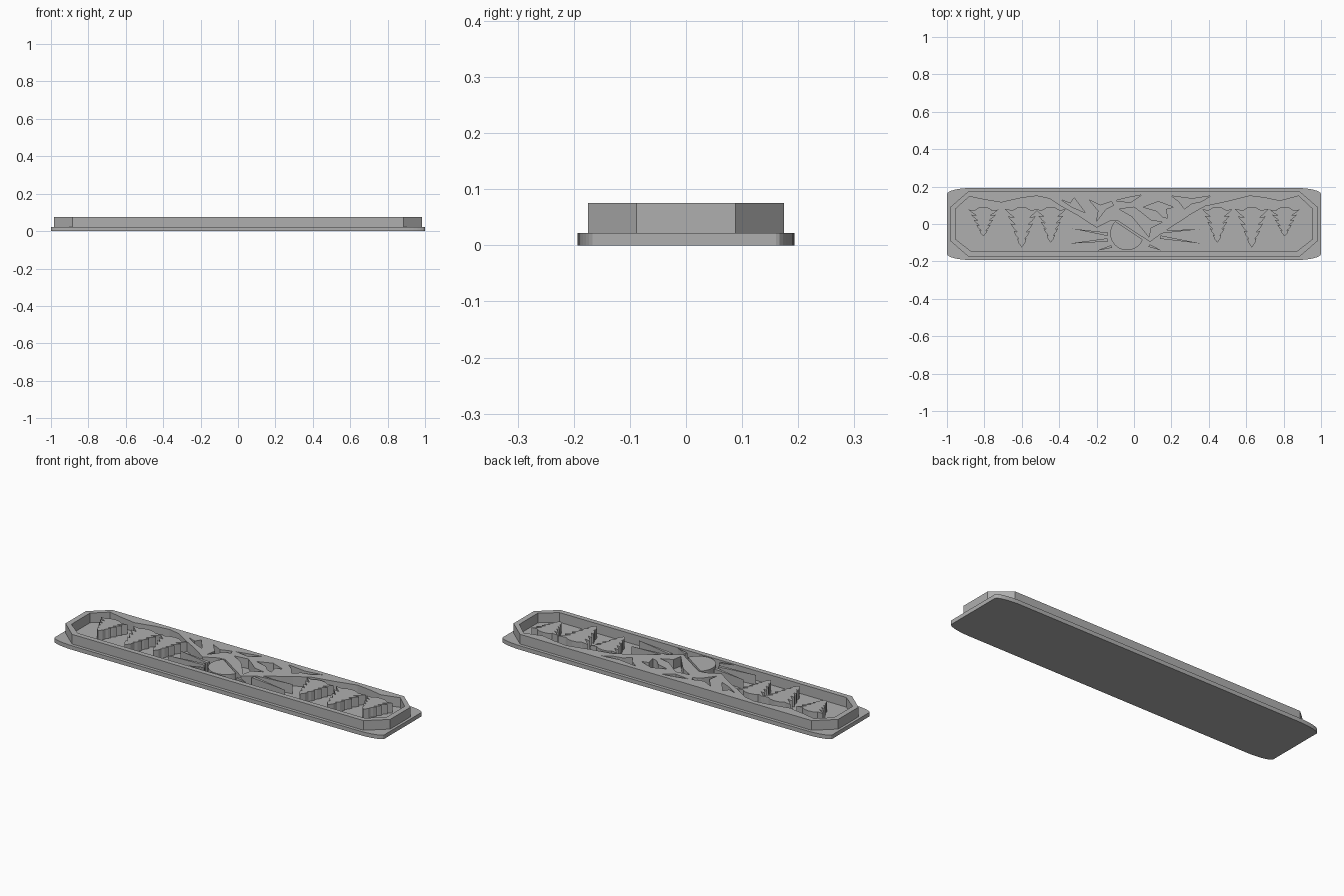
import bpy
import math

if "Cube" in bpy.data.objects:
    bpy.data.objects.remove(bpy.data.objects["Cube"], do_unlink=True)

BASE, TOP = 0.022, 0.075

grey = bpy.data.materials.new("plain_grey")
grey.use_nodes = True
colour = (0.43, 0.43, 0.43, 1)
grey.diffuse_color = colour
grey.node_tree.nodes["Principled BSDF"].inputs["Base Color"].default_value = colour


def plate(name, outlines, z0=BASE - 0.001, z1=TOP):
    """Extrude closed outlines (in hundredths); nested outlines become holes."""
    curve = bpy.data.curves.new(name + "_outline", 'CURVE')
    curve.dimensions = '2D'
    curve.fill_mode = 'BOTH'
    curve.extrude = (z1 - z0) / 2
    for pts in outlines:
        spline = curve.splines.new('POLY')
        spline.points.add(len(pts) - 1)
        for p, (x, y) in zip(spline.points, pts):
            p.co = (x / 100, y / 100, 0, 1)
        spline.use_cyclic_u = True
    temp = bpy.data.objects.new(name + "_temp", curve)
    bpy.context.collection.objects.link(temp)
    graph = bpy.context.evaluated_depsgraph_get()
    mesh = bpy.data.meshes.new_from_object(temp.evaluated_get(graph))
    bpy.data.objects.remove(temp, do_unlink=True)
    mesh.name = name
    for v in mesh.vertices:
        v.co.z += (z0 + z1) / 2
    mesh.materials.clear()
    mesh.materials.append(grey)
    for poly in mesh.polygons:
        poly.material_index = 0
        poly.use_smooth = False
    obj = bpy.data.objects.new(name, mesh)
    bpy.context.collection.objects.link(obj)
    return obj


def octagon(x, y, cx, cy):
    return [(-cx, -y), (cx, -y), (x, -cy), (x, cy),
            (cx, y), (-cx, y), (-x, cy), (-x, -cy)]


# Base plate with shallow elliptical corners
corner = [(math.cos(a), math.sin(a)) for a in
          [i * math.pi / 16 for i in range(9)]]
quarter = [(86 + 14 * c, 16 + 3.3 * s) for c, s in corner]
left = [(-x, y) for x, y in reversed(quarter)]
half = quarter + left
plate("base_plate", [half + [(-x, -y) for x, y in half]], 0, BASE)

# Frame joined to the mountain range; the pocket and snow patches are cut out
ridge = [(88, 15), (78, 12.3), (70, 14), (62, 15), (50, 12), (38, 9.5),
         (30, 5), (25, 1.6), (17, -3.5), (8.5, -9.6), (0, -4), (-9, 2),
         (-13, 1.5), (-20, -2), (-30, 4.5), (-39, 9.5), (-45, 13.5),
         (-52, 15), (-60, 14), (-71, 11.5), (-80, 13), (-88, 14.7)]
pocket = [(-95.5, 8), (-95.5, -8), (-87, -14.7), (87, -14.7),
          (95.5, -8), (95.5, 8)] + ridge
snow = [
    [(-39, 13), (-33, 9), (-26, 6), (-29, 10), (-32, 14), (-34, 11)],
    [(-24, 13), (-19, 7), (-20, 1.5), (-15, 8), (-11, 10), (-12, 12), (-18, 10)],
    [(-10, 12.5), (-2, 11.5), (4, 15.5), (-4, 14)],
    [(-8, 8), (-1, 4), (4, -2), (8, -7), (9, -2), (15, 1), (9, 2), (4, 6), (0, 9)],
    [(5, 9), (12, 7), (15, 4), (18, 3), (17, 8), (21, 9), (13, 12)],
    [(20, 15), (24, 12), (27, 8), (31, 11), (36, 12), (41, 15), (31, 13.5)],
]
plate("frame_and_mountains", [octagon(98.5, 17.5, 88.5, 8.8), pocket] + snow)


# Pine trees: jagged tiers that narrow towards the tip
def pine(x, tip, base=9, width=8.5, tiers=5):
    side = []
    drop = (base - 2 - tip) / tiers
    for i in range(tiers):
        reach = width * (1 - i / tiers) ** 0.8
        y = base - 2 - i * drop
        side += [(reach * 0.55, y + drop * 0.1), (reach, y + drop * 0.25),
                 (reach * 0.75, y - drop * 0.35)]
    right = [(2.5, base - 0.3), (4.5, base - 1.5)] + side
    mirror = [(-px, py) for px, py in reversed(right)]
    return [(x + px, py) for px, py in right + [(0, tip)] + mirror + [(0, base)]]


trees = [(-80.5, -6.5), (-60, -12.5), (-44.5, -10),
         (44.5, -10), (63, -12.5), (80.5, -6.5)]
for i, (x, tip) in enumerate(trees):
    plate(f"pine_tree_{i + 1}", [pine(x, tip, width=9 if tip < -11 else 8)])

# Sun disc, cut off where the mountain slope passes
arc = [math.radians(134 + 204 * i / 32) for i in range(33)]
plate("sun", [[(-3.7 + 9 * math.cos(a), -5 + 9 * math.sin(a)) for a in arc]])


# Sun rays: slim wedges with an outer tip
def ray(inner, tip, wide):
    dx, dy = tip[0] - inner[0], tip[1] - inner[1]
    n = wide / (2 * math.hypot(dx, dy))
    return [(inner[0] - dy * n, inner[1] + dx * n),
            (inner[0] + dy * n, inner[1] - dx * n), tip]


rays = [((-14, -5.5), (-33, -2.5), 1.8), ((-14, -8.5), (-35, -10.5), 1.8),
        ((-12, -12), (-20, -14.3), 1.5), ((14, -7), (36, -10.5), 1.8),
        ((15, -4.2), (35, -2.8), 1.6), ((8, -11.5), (15, -14.3), 1.5)]
for i, (inner, tip, wide) in enumerate(rays):
    plate(f"sun_ray_{i + 1}", [ray(inner, tip, wide)])
